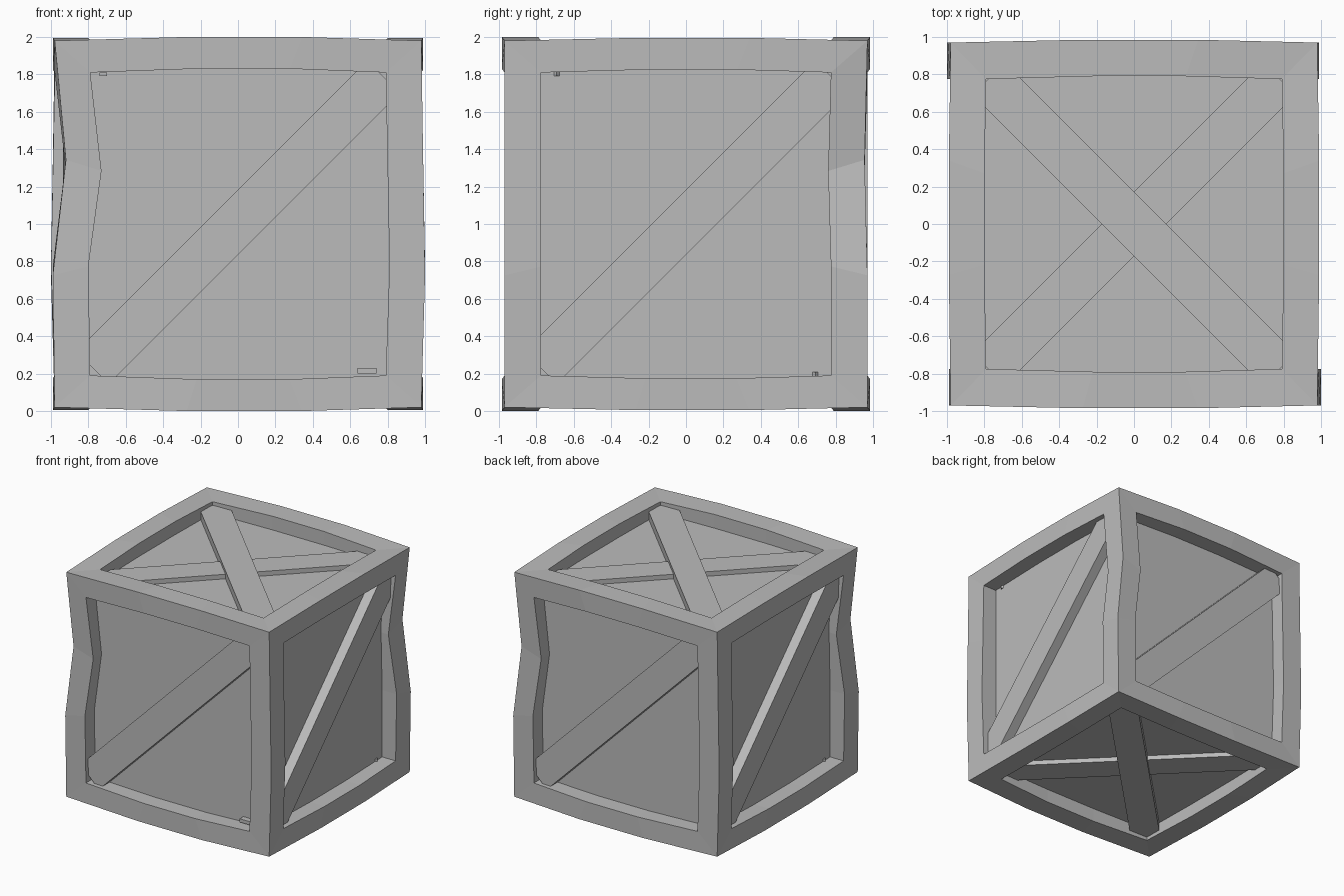
import bpy, bmesh, math
from mathutils import Vector, Matrix

cube = bpy.data.objects.get("Cube")
if cube:
    bpy.data.objects.remove(cube, do_unlink=True)

GREY = (0.5, 0.5, 0.5, 1)
mat = bpy.data.materials.new("crate_grey")
mat.use_nodes = True
mat.diffuse_color = GREY
mat.node_tree.nodes["Principled BSDF"].inputs["Base Color"].default_value = GREY

CENTRE = Vector((0, 0, 1))
OUTER = Vector((0.98, 0.97, 0.98))      # half size of the frame
OPENING = Vector((0.79, 0.775, 0.81))   # half size of the face openings
STEPS = (-1, -0.28, 0.35, 1)            # rings along each beam


def finish(bm, name):
    bmesh.ops.recalc_face_normals(bm, faces=bm.faces)
    mesh = bpy.data.meshes.new(name)
    bm.to_mesh(mesh)
    bm.free()
    mesh.materials.append(mat)
    obj = bpy.data.objects.new(name, mesh)
    bpy.context.collection.objects.link(obj)
    return obj


def box(name, size, matrix):
    bm = bmesh.new()
    bmesh.ops.create_cube(bm, size=1, matrix=matrix @ Matrix.Diagonal((*size, 1)))
    return finish(bm, name)


def beam(name, axis, su, sv, bends):
    """Mitred beam on one cube edge; bends shift the two middle rings."""
    u, v = (axis + 1) % 3, (axis + 2) % 3
    bm = bmesh.new()
    rings = []
    for i, t in enumerate(STEPS):
        ring = []
        for cu, cv in ((OUTER, OUTER), (OPENING, OUTER), (OPENING, OPENING), (OUTER, OPENING)):
            p = Vector((0, 0, 0))
            p[u], p[v] = su * cu[u], sv * cv[v]
            at_edge = cu is OUTER and cv is OUTER
            p[axis] = t * (OUTER if at_edge else OPENING)[axis]
            if i in (1, 2):
                p += Vector(bends[i - 1])
            ring.append(bm.verts.new(p + CENTRE))
        rings.append(ring)
    for a, b in zip(rings, rings[1:]):
        for k in range(4):
            n = (k + 1) % 4
            bm.faces.new((a[k], a[n], b[n], b[k]))
    bm.faces.new(rings[0])
    bm.faces.new(rings[-1])
    return finish(bm, name)


# Warped corner posts; opposite posts share the same warp
for sx, side in ((-1, "right"), (1, "left")):
    for sy, end in ((-1, "front"), (1, "back")):
        if sx == sy:
            bends = ((sx * 0.01, 0, 0), (-sx * 0.06, -sy * 0.015, 0))
        else:
            bends = ((sx * 0.02, 0, 0), (sx * 0.01, 0, 0))
        beam(f"{end}_{side}_post", 2, sx, sy, bends)

# Top and bottom rails, slightly bowed outwards
for sz, level in ((-1, "bottom"), (1, "top")):
    for s, end, side in ((-1, "front", "right"), (1, "back", "left")):
        bow_y = (0, s * 0.015, sz * 0.02)
        bow_x = (s * 0.01, 0, sz * 0.015)
        beam(f"{level}_{end}_rail", 0, s, sz, (bow_y, bow_y))
        beam(f"{level}_{side}_rail", 1, sz, s, (bow_x, bow_x))

# Recessed panels as one inner box
box("inner_panels", (1.7, 1.68, 1.76), Matrix.Translation(CENTRE))

# One diagonal brace on each upright face
for k, face in enumerate(("front", "left", "back", "right")):
    turn = Matrix.Translation(CENTRE) @ Matrix.Rotation(k * math.pi / 2, 4, "Z")
    tilt = Matrix.Rotation(-math.pi / 4, 4, "Y")
    box(f"{face}_brace", (2.2, 0.1, 0.245), turn @ Matrix.Translation((0, -0.885, 0.01)) @ tilt)

# Crossed braces on the top and bottom, one lapped over the other
for flip, level in ((0, "top"), (math.pi, "bottom")):
    turn = Matrix.Translation(CENTRE) @ Matrix.Rotation(flip, 4, "X")
    for angle, height, layer in ((-1, 0.95, "upper"), (1, 0.92, "lower")):
        spin = Matrix.Rotation(angle * math.pi / 4, 4, "Z")
        depth = 2 * (height - 0.87)
        box(f"{level}_{layer}_brace", (2.2, 0.245, depth),
            turn @ Matrix.Translation((0, 0, 0.87)) @ spin)

# Small splinters left on the front ledges
box("lower_splinter", (0.1, 0.06, 0.03), Matrix.Translation((0.69, -0.86, 0.215)))
box("upper_splinter", (0.04, 0.06, 0.02), Matrix.Translation((-0.72, -0.86, 1.8)))
